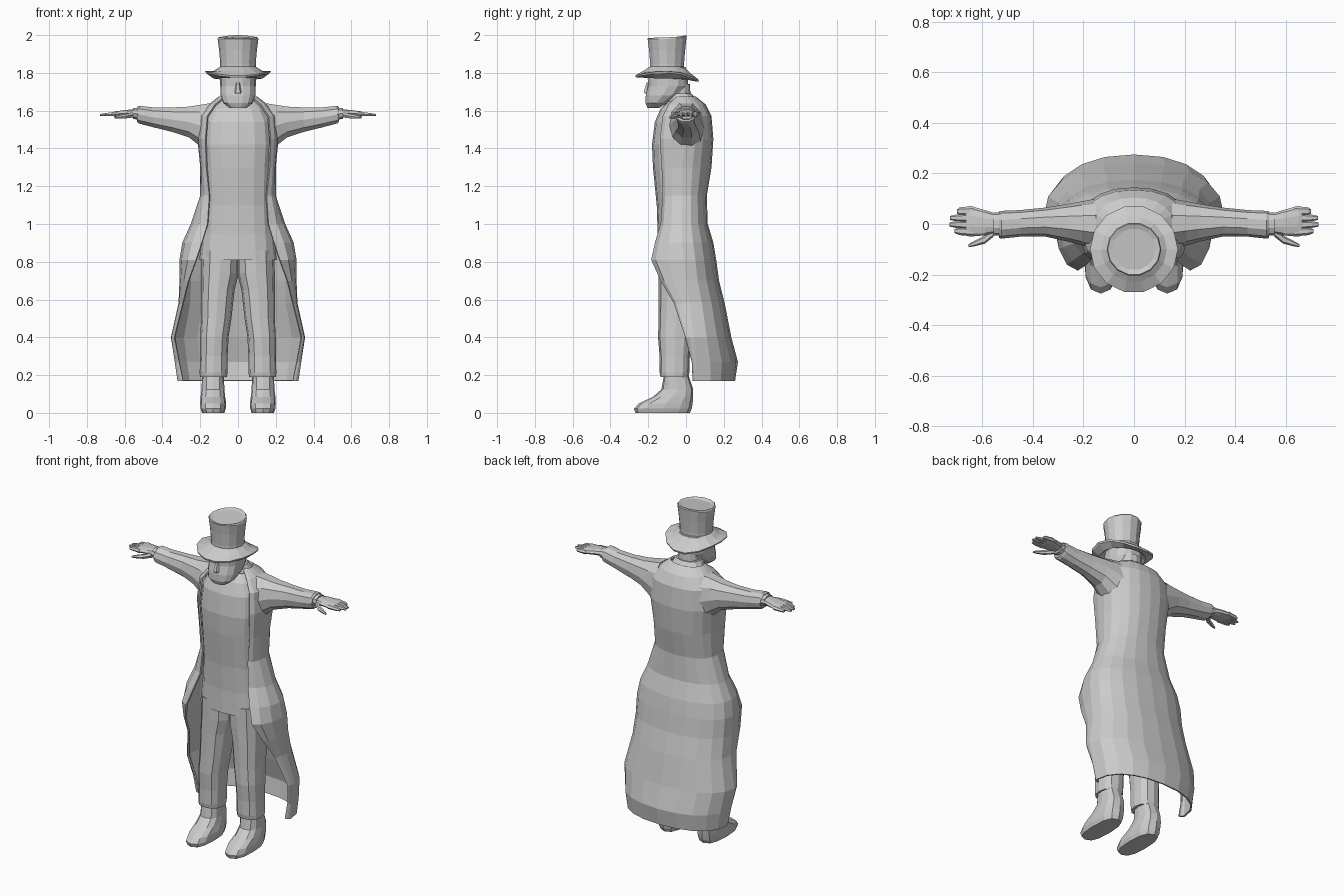
import bpy
from math import sin, cos, pi, radians


def make(name, verts, faces, mirror=False):
    me = bpy.data.meshes.new(name)
    me.from_pydata(verts, [], faces)
    ob = bpy.data.objects.new(name, me)
    bpy.context.collection.objects.link(ob)
    if mirror:
        m = ob.modifiers.new("Mirror", 'MIRROR')
        m.use_mirror_merge = False
    return ob


def skin(name, rings, closed=True, caps=True, mirror=False):
    """Bridge equal-length rings of points into one surface."""
    n = len(rings[0])
    verts = [p for r in rings for p in r]
    faces = []
    for i in range(len(rings) - 1):
        for j in range(n if closed else n - 1):
            k = (j + 1) % n
            faces.append((i*n + j, i*n + k, (i+1)*n + k, (i+1)*n + j))
    if caps:
        faces.append(tuple(reversed(range(n))))
        faces.append(tuple(range(len(verts) - n, len(verts))))
    return make(name, verts, faces, mirror)


def oval(u0, u1, v0, v1, n=12, p=2.4):
    """Superellipse outline filling a box."""
    pts = []
    for i in range(n):
        a = 2*pi*i/n
        c, s = cos(a), sin(a)
        u = abs(c)**(2/p) * (1 if c > 0 else -1)
        v = abs(s)**(2/p) * (1 if s > 0 else -1)
        pts.append(((u0+u1)/2 + (u1-u0)/2*u, (v0+v1)/2 + (v1-v0)/2*v))
    return pts


def stack(name, rows, n=12, p=2.4, **kw):
    """Rows (z, x0, x1, y0, y1) lofted upward."""
    return skin(name, [[(x, y, z) for x, y in oval(*b, n, p)] for z, *b in rows], **kw)


def reach(name, rows, n=10, p=2.2):
    """Rows (x, y0, y1, z0, z1) lofted sideways, mirrored."""
    return skin(name, [[(x, y, z) for y, z in oval(*b, n, p)] for x, *b in rows], mirror=True)


# Tunic torso
torso = [(0.81, 0.205, -0.155, 0.10), (0.95, 0.19, -0.15, 0.09), (1.10, 0.18, -0.155, 0.085),
         (1.30, 0.185, -0.175, 0.11), (1.42, 0.195, -0.18, 0.12), (1.54, 0.185, -0.165, 0.12),
         (1.61, 0.15, -0.135, 0.09), (1.65, 0.105, -0.095, 0.05)]
stack("tunic", [(z, -r, r, a, b) for z, r, a, b in torso], n=16, p=2.5)

# Long open coat: back arc to the side, then around to the front edge
coat_rows = [  # z, side x, side y, back y, front edge x, front edge y
    (1.67, 0.10, -0.02, 0.05, 0.07, -0.05), (1.63, 0.15, 0.0, 0.10, 0.12, -0.09),
    (1.57, 0.20, 0.0, 0.13, 0.16, -0.12), (1.45, 0.21, 0.0, 0.14, 0.17, -0.135),
    (1.30, 0.195, -0.02, 0.13, 0.165, -0.125), (1.15, 0.195, -0.02, 0.105, 0.15, -0.12),
    (1.00, 0.245, -0.02, 0.11, 0.16, -0.13), (0.90, 0.29, -0.02, 0.14, 0.19, -0.16),
    (0.81, 0.305, -0.01, 0.155, 0.22, -0.18), (0.70, 0.305, 0.0, 0.17, 0.26, -0.13),
    (0.58, 0.31, 0.02, 0.20, 0.29, -0.06), (0.40, 0.35, 0.04, 0.235, 0.335, 0.0),
    (0.27, 0.33, 0.05, 0.27, 0.31, 0.035), (0.17, 0.315, 0.06, 0.255, 0.29, 0.04)]
rings = []
for z, xs, ys, yb, xf, yf in coat_rows:
    half = []
    for i in range(6):
        a = radians(18*i)
        half.append((xs*sin(a)**0.9, ys + (yb-ys)*max(cos(a), 0)**0.9, z))
    for i in range(1, 4):
        a = radians(30*i)
        half.append((xf + (xs-xf)*cos(a), ys + (yf-ys)*sin(a), z))
    rings.append([(-x, y, z) for x, y, z in reversed(half[1:])] + half)
coat = skin("long_coat", rings, closed=False, caps=False)
coat.modifiers.new("Thickness", 'SOLIDIFY').thickness = 0.01
coat.modifiers["Thickness"].offset = 0

# Coat collar
stack("collar", [(1.62, -0.12, 0.12, -0.10, 0.085), (1.66, -0.095, 0.095, -0.10, 0.055),
                 (1.69, -0.075, 0.075, -0.09, 0.03)])

# Sleeves, cuffs
reach("sleeve", [(0.15, -0.10, 0.10, 1.36, 1.645), (0.205, -0.085, 0.09, 1.41, 1.635),
                 (0.26, -0.07, 0.08, 1.455, 1.625), (0.35, -0.05, 0.065, 1.485, 1.62),
                 (0.45, -0.05, 0.055, 1.51, 1.62), (0.525, -0.058, 0.052, 1.53, 1.628),
                 (0.535, -0.055, 0.05, 1.54, 1.62)])
reach("cuff", [(0.52, -0.045, 0.045, 1.55, 1.618), (0.555, -0.045, 0.045, 1.555, 1.615)])

# Hands: palm, four fingers, thumb
reach("palm", [(0.545, -0.035, 0.04, 1.568, 1.608), (0.59, -0.045, 0.055, 1.568, 1.605),
               (0.65, -0.05, 0.072, 1.568, 1.597), (0.665, -0.045, 0.068, 1.572, 1.592)])
for i, tip in enumerate((0.71, 0.73, 0.728, 0.70)):
    y = -0.032 + 0.028*i
    t = -0.028 + 0.026*i
    reach("finger", [(0.635, y-0.017, y+0.017, 1.57, 1.596), (0.69, t-0.016, t+0.016, 1.57, 1.59),
                     (tip, t-0.008, t+0.008, 1.572, 1.583)], n=6)
reach("thumb", [(0.555, -0.05, -0.01, 1.562, 1.595), (0.59, -0.078, -0.045, 1.558, 1.585),
                (0.63, -0.088, -0.066, 1.556, 1.576), (0.655, -0.092, -0.08, 1.557, 1.568)], n=6)

# Trousers and boots
stack("trouser_leg", [(0.19, 0.058, 0.202, -0.135, 0.012), (0.215, 0.056, 0.203, -0.14, 0.018),
                      (0.30, 0.055, 0.20, -0.14, 0.02), (0.40, 0.05, 0.20, -0.148, 0.03),
                      (0.50, 0.035, 0.195, -0.145, 0.04), (0.65, 0.018, 0.195, -0.145, 0.08),
                      (0.74, -0.005, 0.195, -0.145, 0.095), (0.86, -0.005, 0.19, -0.145, 0.09)],
      mirror=True)
stack("boot", [(0.0, 0.072, 0.19, -0.268, 0.02), (0.022, 0.065, 0.198, -0.275, 0.03),
               (0.05, 0.063, 0.20, -0.25, 0.035), (0.085, 0.068, 0.198, -0.175, 0.038),
               (0.125, 0.072, 0.193, -0.13, 0.038), (0.21, 0.075, 0.19, -0.115, 0.01)],
      p=2.6, mirror=True)

# Neck, bearded head, nose
stack("neck", [(1.60, -0.065, 0.065, -0.10, 0.03), (1.74, -0.065, 0.065, -0.12, 0.02)])
stack("head", [(1.615, -0.045, 0.045, -0.205, -0.14), (1.64, -0.078, 0.078, -0.215, -0.10),
               (1.68, -0.092, 0.092, -0.215, -0.03), (1.73, -0.094, 0.094, -0.203, 0.01),
               (1.77, -0.095, 0.095, -0.205, 0.015), (1.83, -0.085, 0.085, -0.19, 0.0)], n=14)
stack("nose", [(1.69, -0.018, 0.018, -0.222, -0.19), (1.70, -0.018, 0.018, -0.225, -0.19),
               (1.75, -0.009, 0.009, -0.21, -0.19)], n=6)

# Top hat: curled brim, flared crown with dished top
N, CY = 14, -0.1


def hoop(rx, ry, z, front=0, side=0, back=0, cy=CY):
    out = []
    for i in range(N):
        a = 2*pi*i/N
        s = sin(a)
        dz = side*cos(a)**2 + (back if s > 0 else front)*s*s
        out.append((rx*cos(a), cy + ry*s, z + dz))
    return out


skin("hat_brim", [hoop(0.085, 0.085, 1.81), hoop(0.13, 0.13, 1.775, 0, -0.005, -0.015),
                  hoop(0.17, 0.17, 1.785, -0.01, 0.015, -0.035),
                  hoop(0.174, 0.173, 1.795, -0.01, 0.015, -0.035),
                  hoop(0.13, 0.13, 1.81, 0.0, 0.0, -0.015), hoop(0.09, 0.09, 1.835)])
skin("hat_crown", [hoop(0.094, 0.092, 1.80), hoop(0.094, 0.092, 1.85), hoop(0.10, 0.098, 1.92),
                   hoop(0.108, 0.106, 1.98, 0, 0, 0.015), hoop(0.104, 0.102, 1.988, -0.004, 0, 0.012),
                   hoop(0.085, 0.083, 1.985, -0.01, 0, 0.008)])
